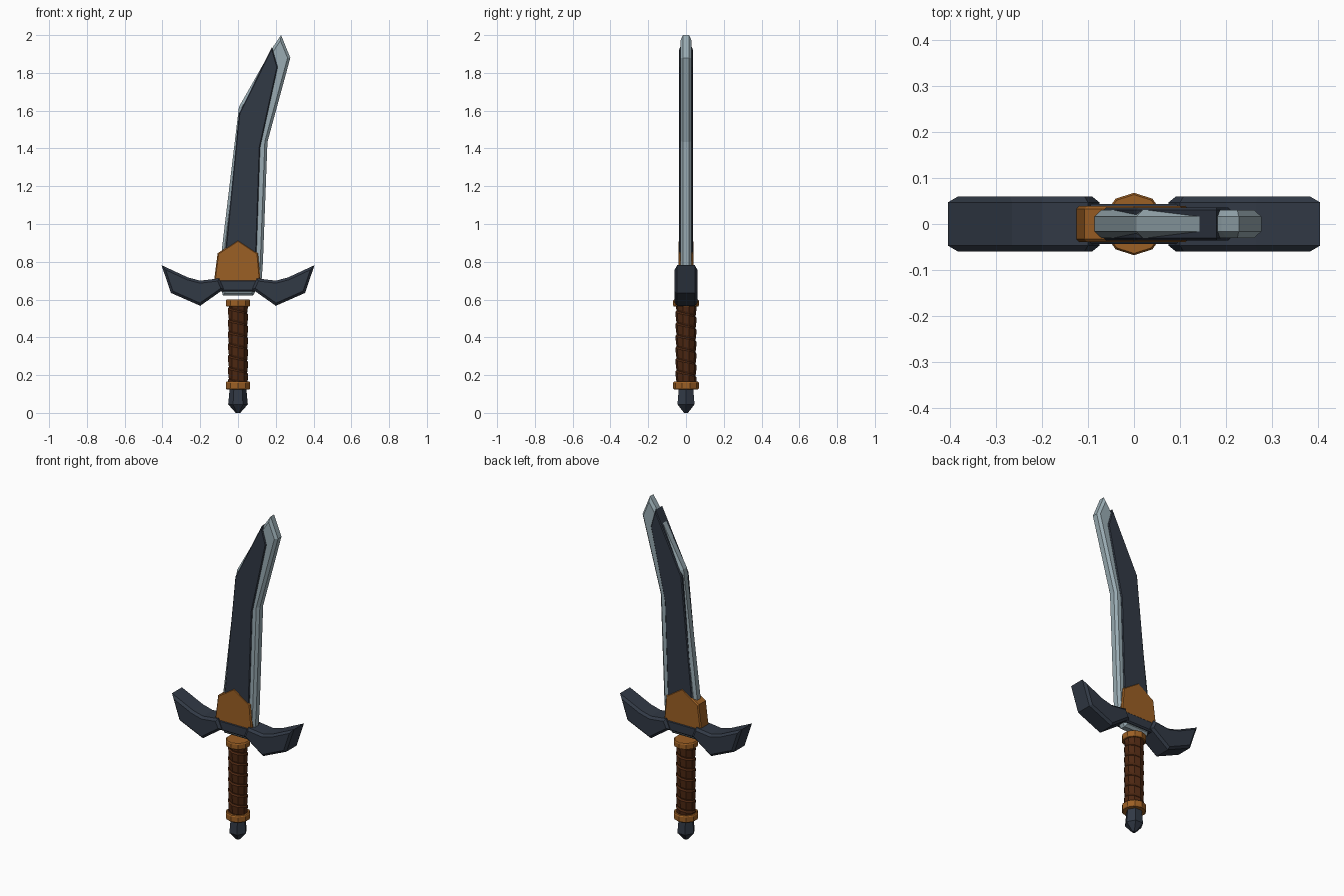
import bpy, bmesh, math

if "Cube" in bpy.data.objects:
    bpy.data.objects.remove(bpy.data.objects["Cube"])


def material(name, rgb):
    m = bpy.data.materials.new(name)
    m.diffuse_color = (*rgb, 1)
    m.use_nodes = True
    m.node_tree.nodes["Principled BSDF"].inputs["Base Color"].default_value = m.diffuse_color
    return m


STEEL = material("pale steel", (0.32, 0.41, 0.45))
DARK = material("dark iron", (0.031, 0.041, 0.060))
BRONZE = material("bronze", (0.33, 0.115, 0.018))
LEATHER = material("brown leather", (0.075, 0.021, 0.006))


def finish(bm, name, mat):
    bmesh.ops.recalc_face_normals(bm, faces=bm.faces)
    me = bpy.data.meshes.new(name)
    bm.to_mesh(me)
    bm.free()
    me.materials.append(mat)
    ob = bpy.data.objects.new(name, me)
    bpy.context.collection.objects.link(ob)
    return ob


def slab(name, outline, half, bevel, mat):
    """Front outline (x, z) extruded along y, with chamfered front and back rims."""
    bm = bmesh.new()
    front = [bm.verts.new((x, -half, z)) for x, z in outline]
    back = [bm.verts.new((x, half, z)) for x, z in outline]
    n = len(outline)
    caps = [bm.faces.new(front), bm.faces.new(back[::-1])]
    for i in range(n):
        j = (i + 1) % n
        bm.faces.new((front[j], front[i], back[i], back[j]))
    rims = [e for f in caps for e in f.edges]
    bmesh.ops.recalc_face_normals(bm, faces=bm.faces)
    bmesh.ops.bevel(bm, geom=rims, offset=bevel, segments=1, affect='EDGES', profile=0.5)
    return finish(bm, name, mat)


def lathe(name, profile, sides, turn, mat):
    """Faceted turned part from (radius, z) rings."""
    bm = bmesh.new()
    rings = [[bm.verts.new((r * math.cos(turn + math.tau * k / sides),
                            r * math.sin(turn + math.tau * k / sides), z))
              for k in range(sides)] for r, z in profile]
    for a, b in zip(rings, rings[1:]):
        for k in range(sides):
            j = (k + 1) % sides
            bm.faces.new((a[k], a[j], b[j], b[k]))
    bm.faces.new(rings[0][::-1])
    bm.faces.new(rings[-1])
    return finish(bm, name, mat)


# Blade: steel edge with a thicker dark core
slab("blade_edge", [(-0.08, 0.622), (0.08, 0.622), (0.125, 0.70), (0.132, 0.80),
                    (0.156, 1.435), (0.277, 1.88), (0.228, 2.0), (0.19, 1.945),
                    (0.005, 1.62), (-0.085, 0.87), (-0.10, 0.70)], 0.03, 0.014, STEEL)
slab("blade_core", [(-0.08, 0.68), (0.09, 0.68), (0.098, 0.85), (0.117, 1.405),
                    (0.21, 1.83), (0.18, 1.937), (0.005, 1.585), (-0.066, 0.87)],
     0.036, 0.005, DARK)

# Bronze plate around the blade root
slab("blade_collar", [(-0.128, 0.69), (0.12, 0.69), (0.106, 0.845), (0.0, 0.915),
                      (-0.108, 0.845)], 0.039, 0.006, BRONZE)

# Crossguard: centre bar and two mirrored wings
slab("guard_bar", [(-0.10, 0.642), (0.10, 0.642), (0.10, 0.705), (-0.10, 0.705)],
     0.043, 0.008, DARK)
wing = [(0.075, 0.655), (0.20, 0.567), (0.355, 0.635), (0.405, 0.782),
        (0.265, 0.717), (0.20, 0.70), (0.10, 0.712)]
for side, sign in (("right", 1), ("left", -1)):
    slab("guard_wing_" + side, [(sign * x, z) for x, z in wing], 0.06, 0.013, DARK)

# Grip rings and pommel
for name, z0, z1 in (("upper_grip_ring", 0.563, 0.60), ("lower_grip_ring", 0.125, 0.165)):
    lathe(name, [(0.064, z0), (0.068, z0 + 0.006), (0.068, z1 - 0.006), (0.064, z1)],
          10, math.pi / 2, BRONZE)
lathe("pommel", [(0.012, 0.0), (0.052, 0.045), (0.044, 0.13)], 6, 0, DARK)

# Leather grip: core with a spiral wrap
lathe("grip_core", [(0.049, 0.14), (0.049, 0.58)], 10, math.pi / 2, LEATHER)
PITCH, TOP, BOTTOM = 0.063, 0.575, 0.15
bm = bmesh.new()
previous = None
for t in range(10 * 8):
    a = math.pi / 2 + math.tau * t / 10
    row = []
    for f, r in ((0, 0.048), (0.15, 0.056), (0.85, 0.053), (1, 0.048)):
        z = TOP + PITCH - PITCH * (t / 10 + f)
        z = min(TOP, max(BOTTOM, z))
        row.append(bm.verts.new((r * math.cos(a), r * math.sin(a), z)))
    if previous:
        for k in range(3):
            bm.faces.new((previous[k], previous[k + 1], row[k + 1], row[k]))
    previous = row
bmesh.ops.dissolve_degenerate(bm, dist=0.0005, edges=bm.edges)
finish(bm, "grip_wrap", LEATHER)
